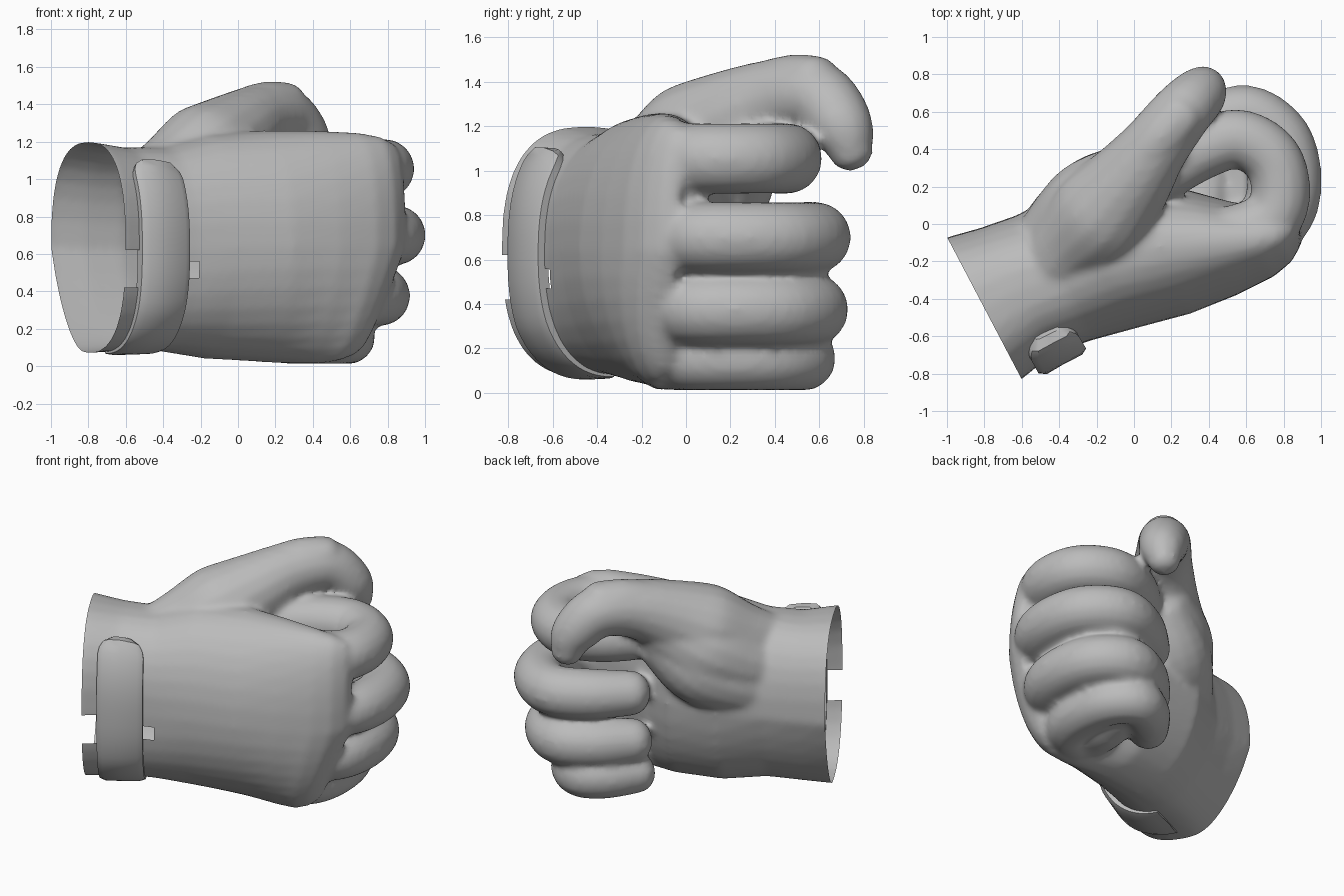
import bpy, bmesh, math
from mathutils import Vector

if "Cube" in bpy.data.objects:
    bpy.data.objects.remove(bpy.data.objects["Cube"])

grey = bpy.data.materials.new("glove grey")
grey.diffuse_color = (0.5, 0.5, 0.5, 1)
grey.use_nodes = True
grey.node_tree.nodes["Principled BSDF"].inputs["Base Color"].default_value = grey.diffuse_color

AX = Vector((0.885, 0.465, 0))      # wrist to knuckles
LAT = Vector((0.465, -0.885, 0))    # palm side to back of hand
RIM = Vector((-0.8, -0.45, 0))      # middle of the wrist opening


def section_point(sec, ang, out=0.0):
    """Point on a rounded cross-section: back xy, palm xy, z range, slant, roundness, narrowing, lift."""
    bx, by, px, py, z0, z1, slant, power, narrow, lift = sec
    c, s = math.cos(ang), math.sin(ang)
    u = math.copysign(abs(c) ** power, c)
    v = math.copysign(abs(s) ** power, s)
    if u < 0 and v < 0:
        u *= 1 + narrow * v
    mid = Vector(((bx + px) / 2, (by + py) / 2, (z0 + z1) / 2))
    half = Vector(((bx - px) / 2, (by - py) / 2, 0))
    p = mid + half * u + Vector((0, 0, (z1 - z0) / 2 * v))
    p -= AX * slant * max(0, 0.65 - p.z)
    p.z += lift * max(0, u) * max(0, -v)
    return p + (half.normalized() * c + Vector((0, 0, s))) * out


def loft(bm, rings):
    """Closed tube through rings of points, with end caps."""
    vs = [[bm.verts.new(p) for p in r] for r in rings]
    n = len(vs[0])
    for a, b in zip(vs, vs[1:]):
        for i in range(n):
            bm.faces.new((a[i], a[(i + 1) % n], b[(i + 1) % n], b[i]))
    bm.faces.new(vs[0][::-1])
    bm.faces.new(vs[-1])


def catmull(pts, steps=5):
    q = [pts[0]] + pts + [pts[-1]]
    out = []
    for i in range(1, len(q) - 2):
        for k in range(steps):
            t = k / steps
            a, b, c, d = q[i - 1:i + 3]
            out.append(0.5 * (2 * b + (c - a) * t + (2 * a - 5 * b + 4 * c - d) * t * t
                              + (3 * b - a - 3 * c + d) * t ** 3))
    return out + [pts[-1]]


def tube(bm, pts, ref, flat=1.0):
    """Round limb along points (x, y, z, radius), ending in a dome."""
    path = catmull([Vector(p) for p in pts])
    pos = [p.xyz for p in path]
    rad = [p.w for p in path]
    end = (pos[-1] - pos[-2]).normalized()
    base, r = pos[-1].copy(), rad[-1]
    for a in (25, 50, 70, 84):
        pos.append(base + end * r * 0.8 * math.sin(math.radians(a)))
        rad.append(r * math.cos(math.radians(a)))
    rings = []
    for i, p in enumerate(pos):
        t = (pos[min(i + 1, len(pos) - 1)] - pos[max(i - 1, 0)]).normalized()
        n1 = (ref - t * ref.dot(t)).normalized()
        n2 = t.cross(n1)
        rings.append([p + (n1 * math.cos(k * math.tau / 16)
                           + n2 * math.sin(k * math.tau / 16) * flat) * rad[i] for k in range(16)])
    loft(bm, rings)


def add_object(name, bm):
    bmesh.ops.recalc_face_normals(bm, faces=bm.faces[:])
    me = bpy.data.meshes.new(name)
    bm.to_mesh(me)
    bm.free()
    me.materials.append(grey)
    ob = bpy.data.objects.new(name, me)
    bpy.context.collection.objects.link(ob)
    bpy.context.view_layer.objects.active = ob
    return ob


# Palm and cuff cross-sections, wrist to knuckles
SECS = [
    (-0.70, -0.88, -1.10, -0.12, 0.07, 1.20, 0, 0.78, 0.40, 0),
    (-0.60, -0.83, -1.00, -0.07, 0.07, 1.20, 0, 0.78, 0.40, 0),
    (-0.43, -0.69, -0.82, -0.02, 0.08, 1.17, 0, 0.80, 0.35, 0),
    (-0.22, -0.62, -0.62, 0.05, 0.08, 1.17, 0, 0.85, 0.25, 0),
    (0.00, -0.56, -0.36, 0.20, 0.04, 1.24, 0, 0.92, 0.12, 0.03),
    (0.30, -0.48, -0.02, 0.24, 0.02, 1.26, 0, 0.95, 0.05, 0.06),
    (0.55, -0.38, 0.30, 0.18, 0.01, 1.26, 0.08, 0.95, 0, 0.09),
    (0.75, -0.28, 0.52, 0.12, 0.02, 1.25, 0.20, 0.92, 0, 0.10),
    (0.845, -0.20, 0.66, 0.10, 0.05, 1.23, 0.27, 0.88, 0, 0.10),
    (0.895, -0.11, 0.76, 0.10, 0.09, 1.19, 0.33, 0.85, 0, 0.08),
    (0.90, -0.03, 0.80, 0.08, 0.16, 1.12, 0.36, 0.82, 0, 0.05),
]
bm = bmesh.new()
loft(bm, [[section_point(s, k * math.tau / 32) for k in range(32)] for s in SECS])

# Four curled fingers share one path, scaled in x and y
UP = Vector((0, 0, 1))
CURL = [(0.56, -0.08), (0.78, 0.02), (0.845, 0.22), (0.79, 0.46),
        (0.60, 0.59), (0.38, 0.51), (0.17, 0.34)]
for z, r, kx, ky in ((1.055, 0.16, 0.92, 0.77), (0.70, 0.16, 1.0, 0.99),
                     (0.375, 0.16, 0.89, 0.97), (0.155, 0.145, 0.66, 0.90)):
    tube(bm, [(0.09 + (x - 0.09) * kx, y * ky, z, r * (0.88 if i > 5 else 1))
              for i, (x, y) in enumerate(CURL)], UP)
# Heel of the hand closing the little finger's curl
tube(bm, [(0.36, 0.00, 0.19, 0.16), (0.38, 0.18, 0.175, 0.16), (0.39, 0.36, 0.17, 0.13)], UP)

# Thumb with its broad base, the ball of the thumb, and the raised pad on top
SIDE = Vector((0.75, -0.65, 0))
tube(bm, [(-0.52, -0.33, 0.98, 0.15), (-0.36, -0.14, 1.03, 0.22), (-0.18, 0.04, 1.12, 0.28),
          (-0.03, 0.22, 1.23, 0.235), (0.11, 0.41, 1.32, 0.185), (0.25, 0.59, 1.33, 0.165),
          (0.355, 0.70, 1.20, 0.145), (0.38, 0.745, 1.08, 0.10)], SIDE)
tube(bm, [(-0.56, -0.24, 0.87, 0.17), (-0.39, -0.08, 0.91, 0.24), (-0.20, 0.09, 1.02, 0.275),
          (-0.02, 0.24, 1.15, 0.21)], SIDE)
tube(bm, [(-0.56, -0.20, 0.74, 0.15), (-0.41, -0.05, 0.78, 0.21), (-0.20, 0.13, 0.90, 0.24),
          (-0.02, 0.24, 1.06, 0.19)], SIDE)
tube(bm, [(0.02, 0.32, 1.40, 0.11), (0.14, 0.46, 1.43, 0.12), (0.25, 0.58, 1.43, 0.12)], SIDE, 0.75)

# Fuse the parts into one smooth skin
glove = add_object("glove", bm)
m = glove.modifiers.new("fuse", 'REMESH')
m.mode = 'VOXEL'
m.voxel_size = 0.02
m.use_smooth_shade = True
m = glove.modifiers.new("soften", 'SMOOTH')
m.factor = 0.5
m.iterations = 10
for name in ("fuse", "soften"):
    bpy.ops.object.modifier_apply(modifier=name)

# Open the wrist and cut the slit at the back of the cuff
bm = bmesh.new()
bm.from_mesh(glove.data)


def cut(co, no, clear=False):
    bmesh.ops.bisect_plane(bm, geom=bm.verts[:] + bm.edges[:] + bm.faces[:], dist=1e-5,
                           plane_co=co, plane_no=no, clear_inner=clear)


cut(RIM, AX, True)
for z0, z1, depth in ((0.42, 0.62, 0.25), (0.47, 0.56, 0.45)):
    cut(Vector((0, 0, z0)), UP)
    cut(Vector((0, 0, z1)), UP)
    cut(RIM + AX * depth, AX)
    gone = []
    for f in bm.faces:
        c = f.calc_center_median()
        if z0 < c.z < z1 and (c - RIM).dot(AX) < depth and (c - RIM).dot(LAT) > 0.1:
            gone.append(f)
    bmesh.ops.delete(bm, geom=gone, context='FACES')
for f in bm.faces:
    f.smooth = True
    f.material_index = 0
bm.to_mesh(glove.data)
bm.free()
if not glove.data.materials:
    glove.data.materials.append(grey)


# Wrist strap: padded band from under the cuff up the back, rounded at the top
def cuff_point(s, ang, out):
    t = s / 0.22
    i = 1 if t < 1 else 2
    t -= i - 1
    sec = [a + (b - a) * t for a, b in zip(SECS[i], SECS[i + 1])]
    return section_point(sec, ang, out)


bm = bmesh.new()
rows = []
for j in range(29):
    ang = math.radians(52 - j * 5)
    w = 0.145 * (0.45, 0.8, 0.95)[j] if j < 3 else 0.145
    lift = 0.03 if j == 0 else 0.065 - 0.05 * max(0, j - 16) / 12
    prof = ((-1, -0.02), (-1, lift * 0.5), (-0.75, lift), (0, lift * 1.15),
            (0.75, lift * 0.9), (1, lift * 0.5), (1, -0.02))
    rows.append([cuff_point(0.24 + w * a, ang, o) for a, o in prof])
loft(bm, rows)
for f in bm.faces:
    f.smooth = True
strap = add_object("wrist_strap", bm)
strap.select_set(True)
bpy.ops.object.shade_smooth_by_angle(angle=math.radians(40))
